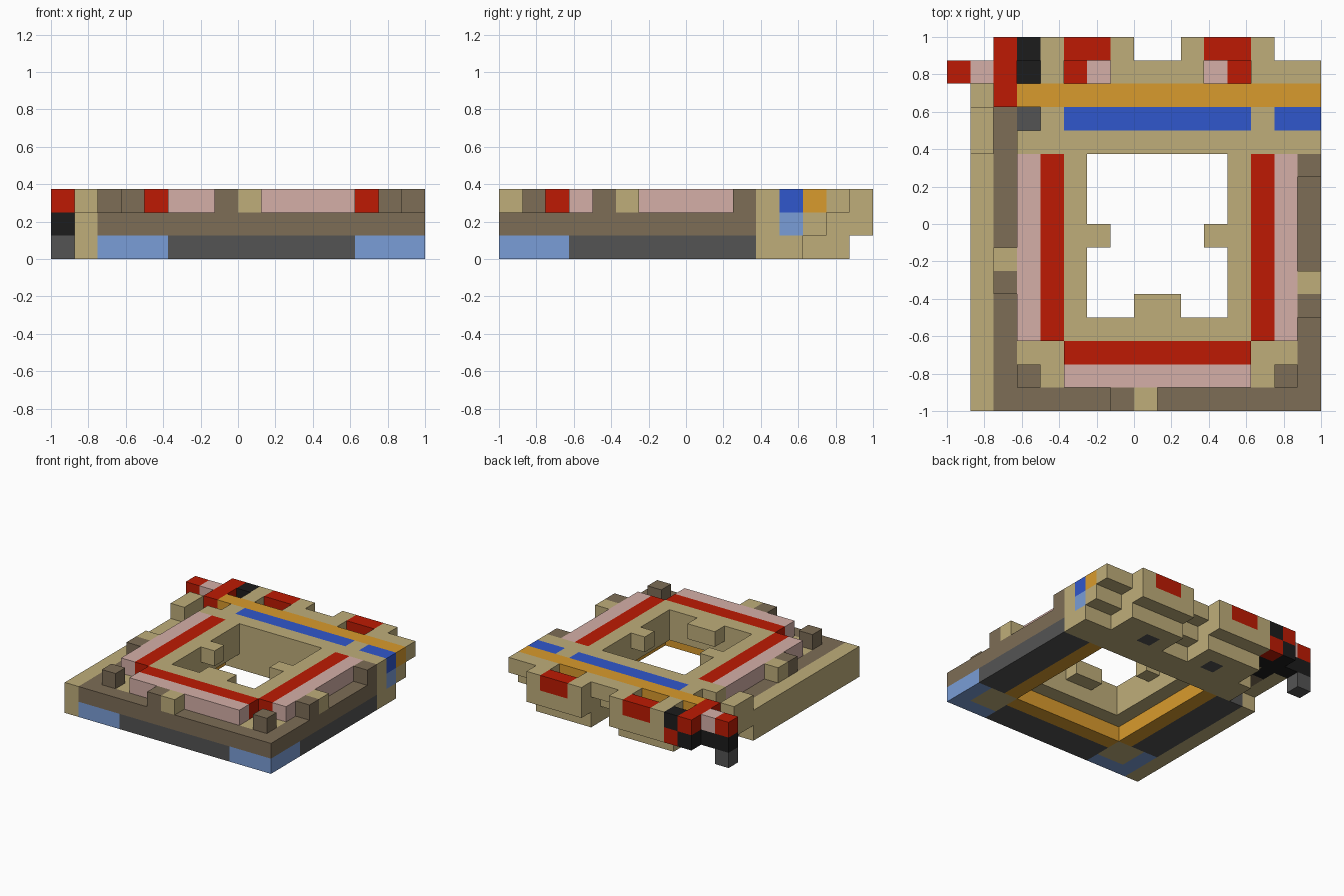
import bpy
import bmesh

cube = bpy.data.objects.get("Cube")
if cube:
    bpy.data.objects.remove(cube, do_unlink=True)

CELL = 0.125      # one building block
LOW, MID, TOP = (0, 1), (1, 2), (2, 3)   # the three courses
BASE, UPPER = (0, 2), (1, 3)             # two courses together


def material(name, rgb):
    """Flat material from display colour, stored as linear."""
    linear = [(c / 255 / 12.92) if c < 11 else ((c / 255 + 0.055) / 1.055) ** 2.4 for c in rgb]
    mat = bpy.data.materials.new(name)
    mat.use_nodes = True
    mat.diffuse_color = (*linear, 1)
    mat.node_tree.nodes["Principled BSDF"].inputs["Base Color"].default_value = (*linear, 1)
    return mat


tan = material("tan stone", (191, 174, 122))
brown = material("brown stone", (125, 109, 86))
pink = material("dusty pink", (213, 175, 167))
red = material("brick red", (189, 26, 3))
orange = material("ochre", (217, 155, 45))
blue = material("deep blue", (48, 87, 204))
sky = material("light blue", (122, 157, 215))
grey = material("dark grey", (84, 84, 84))
black = material("soft black", (28, 28, 28))


def box(name, mat, xs, ys, zs):
    """Block spanning the given cell ranges, measured from the front right corner."""
    bm = bmesh.new()
    bmesh.ops.create_cube(bm, size=1)
    for v in bm.verts:
        for axis, span in enumerate((xs, ys, zs)):
            cells = span[1] if v.co[axis] > 0 else span[0]
            v.co[axis] = cells * CELL - (1 if axis < 2 else 0)
    mesh = bpy.data.meshes.new(name)
    bm.to_mesh(mesh)
    bm.free()
    mesh.materials.append(mat)
    obj = bpy.data.objects.new(name, mesh)
    bpy.context.collection.objects.link(obj)


def block(name, mat, x, y, zs):
    box(name, mat, (x, x + 1), (y, y + 1), zs)


def pair(name, mat, xs, ys, zs):
    """A block on the right and its mirror on the left."""
    box("right_" + name, mat, xs, ys, zs)
    box("left_" + name, mat, (18 - xs[1], 18 - xs[0]), ys, zs)


# Foundation course: grey strips lined with ochre, between blue and tan corners
SIDE, FRONT = (3, 11), (5, 13)
pair("foundation_strip", grey, (2, 4), SIDE, LOW)
box("front_foundation_strip", grey, FRONT, (0, 2), LOW)
pair("foundation_lining", orange, (4, 5), SIDE, LOW)
box("front_foundation_lining", orange, FRONT, (2, 3), LOW)
pair("corner_front", sky, (2, 5), (0, 1), LOW)
pair("corner_side", sky, (2, 3), (1, 3), LOW)
pair("corner_core", tan, (3, 5), (1, 3), LOW)

# Middle course: brown rim and filling, tan corner posts
pair("side_rim", brown, (2, 3), (0, 11), MID)
box("front_rim", brown, (3, 15), (0, 1), MID)
pair("side_fill", brown, (3, 5), SIDE, MID)
box("front_fill", brown, FRONT, (1, 3), MID)
pair("corner_post", tan, (3, 5), (1, 3), MID)
pair("corner_finial", brown, (3, 4), (1, 2), TOP)

# Tan wall around the opening, reaching below the top course
pair("inner_wall", tan, (5, 6), SIDE, UPPER)
box("front_inner_wall", tan, (6, 12), (3, 4), UPPER)
pair("side_bracket", tan, (6, 7), (7, 8), TOP)
box("front_bracket", tan, (8, 10), (4, 5), TOP)

# Pink and red bands on top
for name, mat, inset in (("pink_band", pink, 0), ("red_band", red, 1)):
    pair(name, mat, (3 + inset, 4 + inset), SIDE, TOP)
    box("front_" + name, mat, FRONT, (1 + inset, 2 + inset), TOP)

# Battlements on the rim
for name, mat, x, y in (
    ("front_merlon_brown", brown, 7, 0),
    ("front_merlon_tan", tan, 8, 0),
    ("right_merlon_brown", brown, 2, 5),
    ("right_merlon_tan", tan, 2, 6),
    ("left_merlon_brown", brown, 15, 4),
    ("left_merlon_tan", tan, 15, 5),
    ("left_rear_merlon", brown, 15, 10),
):
    block(name, mat, x, y, TOP)

# Buttress wall along the right side
box("side_buttress", tan, (1, 2), (0, 11), BASE)
box("buttress_end", tan, (1, 2), (11, 14), MID)
box("buttress_cap", tan, (1, 2), (11, 13), TOP)

# Rear wall, stepping out towards the back as it rises
box("rear_wall_base", tan, (3, 16), (11, 13), LOW)
box("rear_wall_front", tan, (3, 16), (11, 12), MID)
box("rear_wall_core", tan, (4, 14), (12, 13), MID)
box("rear_wall_back", tan, (3, 16), (13, 14), MID)
box("rear_rim", brown, (2, 3), (11, 13), MID)
block("grey_inset", grey, 3, 12, MID)
box("light_blue_inset", sky, (14, 16), (12, 13), MID)
box("rear_wall_top", tan, (3, 16), (11, 12), TOP)
box("blue_band", blue, FRONT, (12, 13), TOP)
box("blue_band_end", blue, (14, 16), (12, 13), TOP)
pair("blue_band_divider", tan, (4, 5), (12, 13), TOP)
box("ochre_band", orange, (3, 16), (13, 14), TOP)
box("rear_ledge", tan, (7, 11), (14, 15), TOP)
box("rear_ledge_end", tan, (14, 16), (14, 15), TOP)
block("rear_ledge_outer", tan, 13, 14, TOP)
block("rear_ledge_inner", tan, 4, 14, TOP)

# Two rear bays with a sunken pocket and a red ridge
pair("bay_foot", tan, (4, 8), (14, 15), LOW)
pair("bay_foot_outer", tan, (4, 6), (13, 14), LOW)
pair("bay_window", grey, (6, 7), (13, 14), LOW)
pair("bay_foot_inner", tan, (7, 8), (13, 14), LOW)
pair("bay_back", tan, (4, 8), (15, 16), MID)
pair("bay_pocket_red", red, (5, 6), (14, 15), MID)
pair("bay_pocket_pink", pink, (6, 7), (14, 15), MID)
pair("bay_inner", tan, (7, 8), (14, 15), MID)
pair("bay_outer", tan, (4, 5), (14, 15), MID)
pair("bay_outer_cheek", tan, (4, 5), (15, 16), TOP)
pair("bay_inner_cheek", tan, (7, 8), (15, 16), TOP)
pair("bay_ridge", red, (5, 7), (15, 16), TOP)

# Dark and red ornament on the rear right corner
box("ornament_spine", red, (2, 3), (13, 16), TOP)
box("ornament_under_spine", black, (2, 3), (13, 16), MID)
block("ornament_dark_cap", black, 3, 15, TOP)
block("ornament_red_base", red, 3, 15, MID)
block("ornament_dark_pocket", black, 3, 14, MID)
block("ornament_pink_link", pink, 1, 14, TOP)
block("ornament_dark_link", black, 1, 14, MID)
for name, mat, course in (("red_tip", red, TOP), ("black_tip", black, MID), ("grey_tip", grey, LOW)):
    block("ornament_" + name, mat, 0, 14, course)
